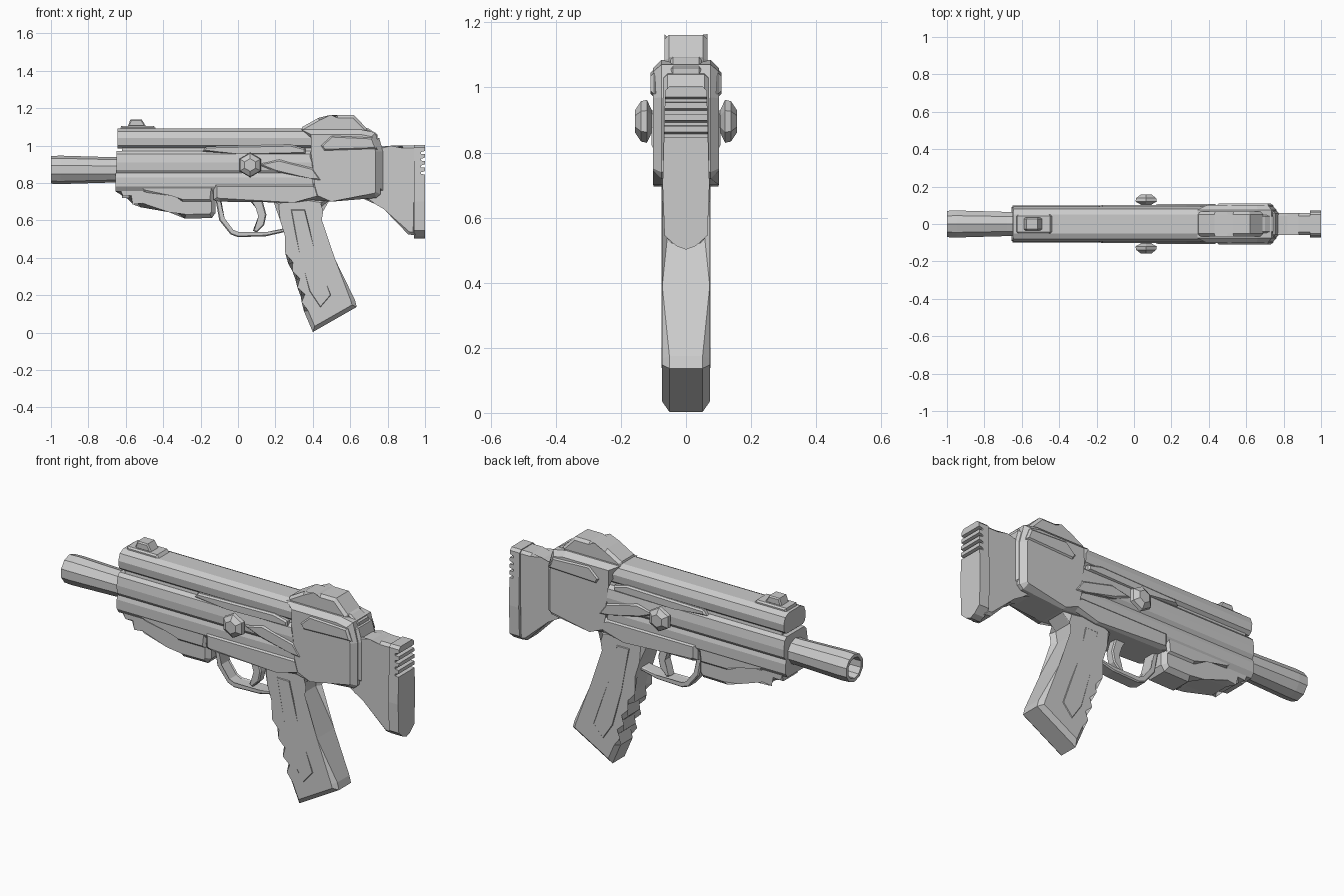
import bpy, bmesh
from math import sin, cos, pi


def finish(bm, name):
    bmesh.ops.recalc_face_normals(bm, faces=bm.faces)
    me = bpy.data.meshes.new(name)
    bm.to_mesh(me)
    bm.free()
    ob = bpy.data.objects.new(name, me)
    bpy.context.collection.objects.link(ob)
    return ob


def prism(bm, a, b):
    """Join two matching outlines into a closed solid, return cap faces."""
    va = [bm.verts.new(p) for p in a]
    vb = [bm.verts.new(p) for p in b]
    n = len(va)
    for i in range(n):
        j = (i + 1) % n
        bm.faces.new((va[i], va[j], vb[j], vb[i]))
    return [bm.faces.new(va), bm.faces.new(vb[::-1])]


def plate(name, pts, half, chamfer=0.0, y=0.0):
    """Side-view (x, z) outline given thickness in y, with chamfered rims."""
    bm = bmesh.new()
    caps = prism(bm, [(x, y - half, z) for x, z in pts], [(x, y + half, z) for x, z in pts])
    if chamfer:
        edges = list({e for f in caps for e in f.edges})
        bmesh.ops.bevel(bm, geom=edges, offset=chamfer, segments=1, affect='EDGES', clamp_overlap=True)
    return finish(bm, name)


def section(name, half, x0, x1):
    """Half cross-section (y, z), mirrored in y and run along x."""
    ring = half + [(-y, z) for y, z in reversed(half) if y > 0]
    bm = bmesh.new()
    prism(bm, [(x0, y, z) for y, z in ring], [(x1, y, z) for y, z in ring])
    return finish(bm, name)


def lathe(name, prof, sides, place):
    """Turn (distance, radius) profile; place maps (d, u, v) to a point."""
    bm = bmesh.new()
    rings = [[bm.verts.new(place(d, r * cos(2 * pi * (k + .5) / sides), r * sin(2 * pi * (k + .5) / sides)))
              for k in range(sides)] for d, r in prof]
    for a, b in zip(rings, rings[1:]):
        for k in range(sides):
            j = (k + 1) % sides
            bm.faces.new((a[k], a[j], b[j], b[k]))
    bm.faces.new(rings[0])
    bm.faces.new(rings[-1])
    return finish(bm, name)


# Hollow barrel
lathe("barrel", [(-0.6, .07), (-0.68, .068), (-0.95, .076), (-1, .074), (-1, .056), (-0.8, .05)],
      10, lambda d, u, v: (d, u, 0.87 + v))

# Receiver: upper tube, recessed core, middle rib, lower shelf
section("upper_receiver", [(.05, 1.09), (.08, 1.075), (.093, 1.04), (.088, 1.0), (.07, .985)], -0.645, 0.5)
section("receiver_core", [(.07, 1.0), (.078, .95), (.078, .78), (.06, .72)], -0.62, 0.5)
section("middle_rib", [(.075, .972), (.092, .955), (.1, .91), (.098, .87), (.08, .845)], -0.65, 0.45)
section("lower_shelf", [(.085, .852), (.092, .83), (.092, .78), (.075, .755)], -0.655, 0.4)

# Rear housing
plate("rear_housing", [(.34, 1.085), (.66, 1.085), (.735, 1.07), (.762, .97), (.762, .74), (.74, .72),
                       (.5, .70), (.38, .71), (.44, .80), (.37, .88), (.42, .97)], .102, .026)
plate("rear_collar", [(.70, 1.05), (.755, 1.04), (.775, .97), (.775, .76), (.70, .74)], .072, .015)

# Trigger housing and raised side panels
plate("trigger_housing", [(-.13, .71), (-.13, .80), (.40, .80), (.46, .77), (.44, .715), (.3, .695), (-.1, .70)],
      .1, .018)
for s, side in ((-1, "front"), (1, "back")):
    plate("ejection_cover_" + side, [(-.19, .968), (-.17, .995), (.28, 1.005), (.36, .985), (.36, .955), (.0, .955)],
          .016, .008, s * .085)
    plate("rear_flank_" + side, [(.44, 1.0), (.50, 1.055), (.72, 1.045), (.745, .98), (.46, .97)],
          .012, .01, s * .097)
    plate("slanted_panel_" + side, [(.10, .90), (.22, .925), (.40, .88), (.45, .81), (.38, .825), (.2, .86)],
          .012, .008, s * .094)
    # Side knob
    lathe("side_knob_" + side, [(.07, .03), (.105, .034), (.12, .066), (.138, .062), (.157, .034)],
          6, lambda d, u, v: (.065 + u, s * d, .896 + v))

# Forward handguard
plate("handguard", [(-.655, .80), (-.655, .755), (-.595, .75), (-.59, .715), (-.55, .705), (-.52, .67), (-.36, .665),
                    (-.285, .61), (-.14, .612), (-.12, .64), (-.12, .80)], .076, .022)
plate("handguard_rib", [(-.56, .79), (-.50, .75), (-.36, .745), (-.30, .70), (-.14, .70), (-.13, .79)], .086, .012)

# Trigger guard and trigger
plate("trigger_guard", [(-.12, .71), (-.10, .60), (-.04, .525), (0, .51), (.15, .515), (.26, .54), (.26, .56),
                        (.15, .537), (.0, .532), (-.03, .545), (-.078, .61), (-.09, .71)], .036, .006)
plate("trigger", [(.06, .71), (.10, .67), (.115, .62), (.08, .545), (.10, .535), (.14, .575), (.152, .63), (.13, .71)],
      .024, .006)

# Grip with finger grooves
plate("grip", [(.19, .70), (.225, .60), (.25, .52), (.275, .425), (.27, .365), (.315, .34), (.308, .28),
               (.34, .25), (.335, .195), (.365, .17), (.352, .115), (.40, .003), (.635, .137), (.625, .175),
               (.52, .39), (.425, .60), (.435, .66), (.49, .71), (.3, .74)], .073, .022)
plate("grip_panel", [(.28, .66), (.36, .66), (.40, .45), (.50, .20), (.44, .13), (.38, .22), (.33, .42)],
      .076, .006)

# Shoulder stock and butt pad
plate("stock", [(.72, .99), (.82, .985), (.88, 1.0), (.96, 1.0), (.95, .52), (.91, .525), (.78, .66), (.74, .70),
                (.66, .72)], .058, .014)
pad = section("butt_pad", [(.05, 1.004), (.064, .99), (.072, .70), (.066, .545), (.03, .513), (0, .502)], .942, 1.0)

# Grooves across the butt pad
for i in range(4):
    z = .965 - i * .036
    cut = plate("pad_groove_cutter_%d" % i, [(.978, z), (1.02, z + .012), (1.02, z - .012), (.978, z - .01)], .1)
    cut.hide_render = True
    cut.hide_viewport = True
    mod = pad.modifiers.new("groove", 'BOOLEAN')
    mod.operation = 'DIFFERENCE'
    mod.solver = 'EXACT'
    mod.object = cut

# Sights
plate("front_sight_base", [(-.63, 1.08), (-.625, 1.105), (-.45, 1.105), (-.43, 1.08)], .05, .008)
plate("front_sight", [(-.59, 1.10), (-.575, 1.14), (-.515, 1.14), (-.49, 1.10)], .034, .006)
plate("rear_sight", [(.335, 1.07), (.345, 1.10), (.43, 1.148), (.50, 1.15), (.53, 1.162), (.62, 1.162), (.69, 1.09),
                     (.69, 1.07)], .066, .022)
plate("rear_sight_base", [(.60, 1.07), (.60, 1.12), (.70, 1.09), (.745, 1.06), (.745, 1.04)], .048, .008)
